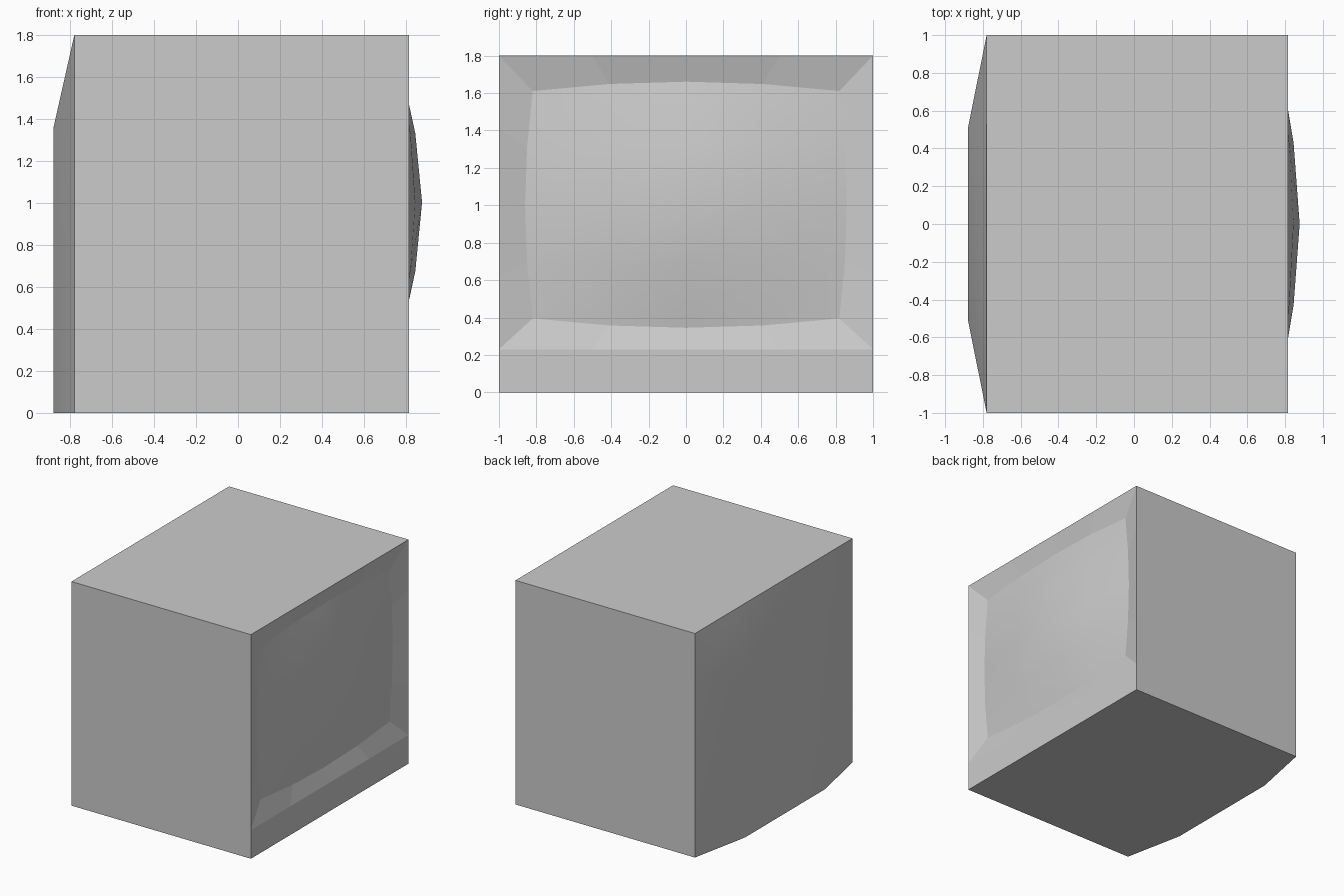
import bpy, bmesh, math

if "Cube" in bpy.data.objects:
    bpy.data.objects.remove(bpy.data.objects["Cube"])

FRONT, RIM, GLASS = 0.815, -0.78, 0.773   # x of front frame, back rim, screen border
BOTTOM, TOP, SILL = 0.0, 1.8, 0.23


def make(name, bm, smooth=None):
    me = bpy.data.meshes.new(name)
    bm.to_mesh(me)
    bm.free()
    ob = bpy.data.objects.new(name, me)
    bpy.context.collection.objects.link(ob)
    if smooth:
        bpy.ops.object.select_all(action='DESELECT')
        ob.select_set(True)
        bpy.context.view_layer.objects.active = ob
        bpy.ops.object.shade_smooth_by_angle(angle=math.radians(smooth))
    return ob


def patch(bm, rows, flip=False):
    """Quad grid from rows of points; columns run +y, rows run +z, facing +x."""
    vs = [[bm.verts.new(p) for p in row] for row in rows]
    for a, b in zip(vs, vs[1:]):
        for i in range(len(a) - 1):
            f = [a[i], a[i + 1], b[i + 1], b[i]]
            bm.faces.new(f[::-1] if flip else f)


# cabinet: bulged back, its outline carried forward to the front frame
bm = bmesh.new()
patch(bm, [[(-0.88 if abs(y) < 0.9 and z < 1.5 else RIM, y, z)
            for y in (-1, -0.505, 0.505, 1)] for z in (BOTTOM, 1.355, TOP)], flip=True)
border = [e for e in bm.edges if e.is_boundary]
ext = bmesh.ops.extrude_edge_only(bm, edges=border)
for v in ext['geom']:
    if isinstance(v, bmesh.types.BMVert):
        v.co.x = FRONT
bmesh.ops.recalc_face_normals(bm, faces=bm.faces)
make("cabinet", bm, 30)


# screen: 5 x 5 dome whose sides bow slightly outward
def screen_point(i, j):
    u, v = i / 2, j / 2
    y = u * (0.86 - 0.04 * v * v)
    z = 1.003 + v * (0.658 - 0.05 * u * u)
    bulge = {0: 1, 1: 0.69, 2: 0}
    return (GLASS + 0.104 * bulge[abs(i)] * bulge[abs(j)], y, z)


steps = range(-2, 3)
bm = bmesh.new()
patch(bm, [[screen_point(i, j) for i in steps] for j in steps])
make("screen", bm, 40)

# bezel: four sloping mitred sides around the screen
bm = bmesh.new()
sides = [([(i, -2) for i in steps], (-1, SILL), (1, SILL)),
         ([(2, j) for j in steps], (1, SILL), (1, TOP)),
         ([(-i, 2) for i in steps], (1, TOP), (-1, TOP)),
         ([(-2, -j) for j in steps], (-1, TOP), (-1, SILL))]
for idx, a, b in sides:
    outer = [(FRONT, a[0] + (b[0] - a[0]) * k / 4, a[1] + (b[1] - a[1]) * k / 4)
             for k in range(5)]
    patch(bm, [outer, [screen_point(*p) for p in idx]])
make("screen_bezel", bm)

# flat panel under the screen
bm = bmesh.new()
patch(bm, [[(FRONT, y, z) for y in (-1, 1)] for z in (BOTTOM, SILL)])
make("lower_panel", bm)
